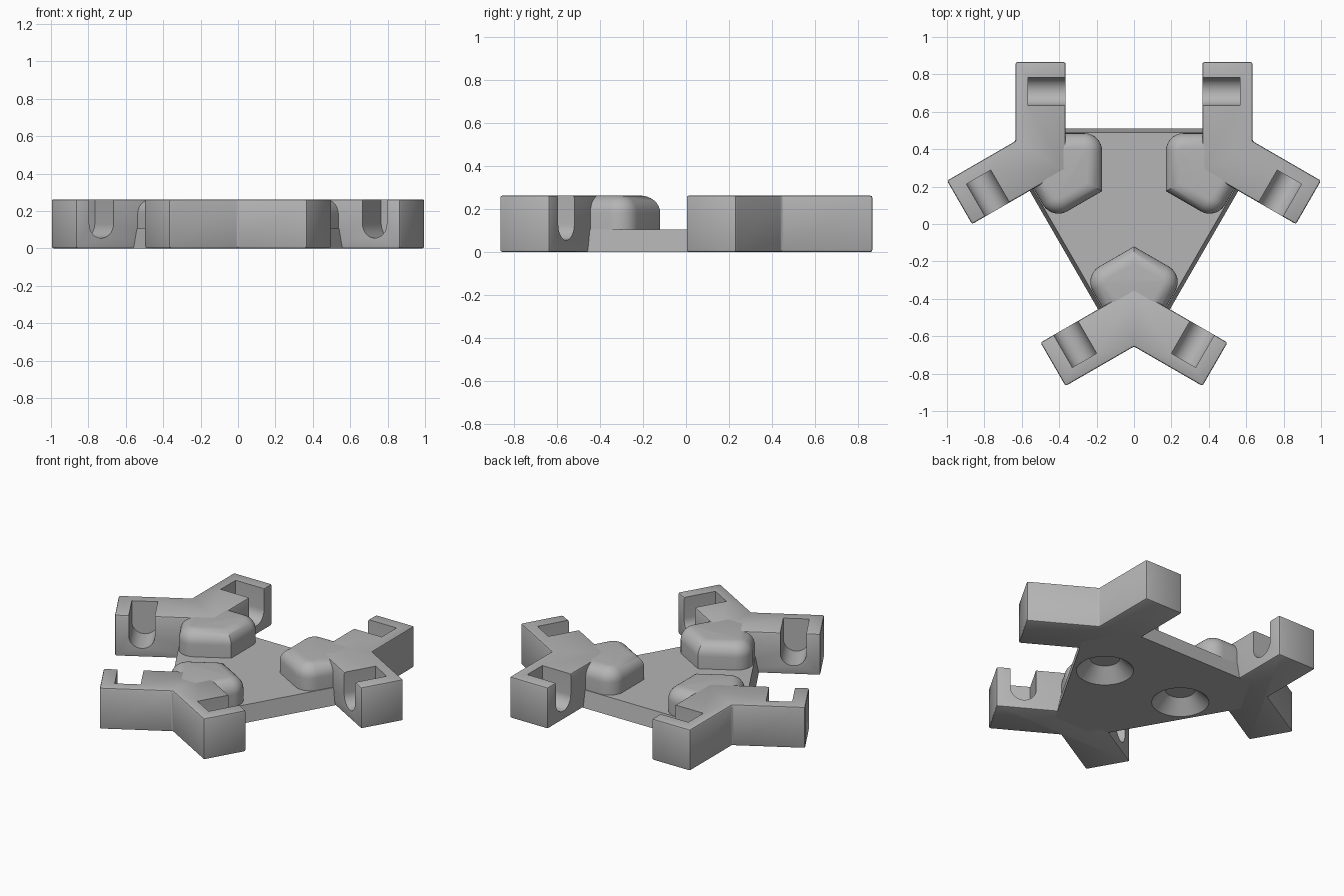
import bpy, bmesh, math
from mathutils import Vector, Matrix

cube = bpy.data.objects.get("Cube")
if cube:
    bpy.data.objects.remove(cube, do_unlink=True)

HEIGHT, PLATE_TOP = 0.262, 0.105
CENTRE = Vector((0, 0.077, 0))       # axis of the three-fold symmetry
C30, S30 = math.cos(math.pi / 6), 0.5

grey = bpy.data.materials.new("plain_grey")
grey.use_nodes = True
grey.diffuse_color = (0.46, 0.46, 0.46, 1)
grey.node_tree.nodes["Principled BSDF"].inputs["Base Color"].default_value = grey.diffuse_color


def loft(name, rings, angle=0, bevel=0):
    """Solid through matching rings, turned about the centre axis."""
    bm = bmesh.new()
    loops = [[bm.verts.new(p) for p in ring] for ring in rings]
    n = len(loops[0])
    for low, high in zip(loops, loops[1:]):
        for i in range(n):
            j = (i + 1) % n
            bm.faces.new((low[i], low[j], high[j], high[i]))
    bm.faces.new(loops[0])
    bm.faces.new(loops[-1])
    bmesh.ops.recalc_face_normals(bm, faces=bm.faces)
    if bevel:
        bmesh.ops.bevel(bm, geom=bm.edges[:], offset=bevel, segments=2,
                        profile=0.5, affect='EDGES')
    bm.transform(Matrix.Translation(CENTRE) @ Matrix.Rotation(angle, 4, 'Z'))
    mesh = bpy.data.meshes.new(name)
    bm.to_mesh(mesh)
    bm.free()
    mesh.materials.append(grey)
    obj = bpy.data.objects.new(name, mesh)
    bpy.context.collection.objects.link(obj)
    return obj


def cut(obj, cutter):
    """Subtract the cutter and remove it."""
    cutter.hide_render = True
    mod = obj.modifiers.new("cut", 'BOOLEAN')
    mod.operation, mod.solver, mod.object = 'DIFFERENCE', 'EXACT', cutter
    bpy.context.view_layer.objects.active = obj
    bpy.ops.object.modifier_apply(modifier=mod.name)
    bpy.data.objects.remove(cutter, do_unlink=True)


def finish(obj):
    bpy.ops.object.select_all(action='DESELECT')
    obj.select_set(True)
    bpy.context.view_layer.objects.active = obj
    bpy.ops.object.shade_smooth_by_angle(angle=math.radians(32))


def flat(points, z):
    return [Vector((x, y, z)) for x, y in points]


def with_mirror(half):
    """Close a half outline across x = 0."""
    return half + [(-x, y) for x, y in reversed(half) if x > 1e-6]


# Triangular plate with blunt corners and leaning sides
def plate_ring(inradius, z):
    half = (2 * inradius - 0.6) * math.tan(math.pi / 6)
    ring = []
    for k in range(3):
        turn = Matrix.Rotation(k * math.tau / 3, 3, 'Z')
        ring += [turn @ Vector((x, -0.6, z)) for x in (-half, half)]
    return ring


plate = loft("triangular_plate", [plate_ring(0.433, 0), plate_ring(0.413, PLATE_TOP)])

# Blind conical recesses in the underside
for side in (-1, 1):
    rings = [[Vector((side * 0.283 + r * math.cos(a), r * math.sin(a), z))
              for a in (math.tau * i / 48 for i in range(48))]
             for r, z in ((0.185, -0.02), (0.085, 0.08))]
    cut(plate, loft("recess_cutter", rings))
finish(plate)

# Knob outline: pointed tip, rounded shoulders, sides along the plate edges
def knob_ring(inset, z):
    n1, n2 = Vector((-S30, -C30)), Vector((-C30, S30))
    tip = Vector((0, -0.197))
    shoulder = tip + 0.31 * Vector((C30, -S30))
    end = shoulder + 0.3 * Vector((-S30, -C30)) + inset * n2
    radius = 0.095 - inset
    middle = shoulder + (inset + radius) * (n1 + n2)
    half = [(0, tip.y - inset / C30)]
    for i in range(9):
        a = math.pi / 2 * i / 8
        half.append(tuple(middle - radius * (math.cos(a) * n1 + math.sin(a) * n2)))
    half.append(tuple(end))
    return flat(with_mirror(half), z)


# Arm pair outline and the round-bottomed slot in each arm
notch, outer, inner, crotch = (0, -0.732), (0.366, -0.943), (0.5, -0.711), (0, -0.4223)
arm_outline = [notch, outer, inner, crotch, (-inner[0], inner[1]), (-outer[0], outer[1])]


def slot_rings(side):
    along, inward = Vector((C30, -S30, 0)), Vector((S30, C30, 0))
    base = Vector((*inner, 0)) - 0.156 * along
    profile = [(0.075, 0.4)]
    profile += [(0.075 * math.cos(a), 0.13 - 0.075 * math.sin(a))
                for a in (math.pi * i / 16 for i in range(17))]
    profile.append((-0.075, 0.4))
    rings = []
    for depth in (0.05, -0.2):
        pts = [base + depth * inward + u * along + Vector((0, 0, z)) for u, z in profile]
        rings.append([Vector((side * p.x, p.y, p.z)) for p in pts])
    return rings


for k, place in enumerate(("front", "back_left", "back_right")):
    angle = k * math.tau / 3
    arms = loft(place + "_arm_pair",
                [flat(arm_outline, 0), flat(arm_outline, HEIGHT)], angle, 0.01)
    for side in (-1, 1):
        cut(arms, loft("slot_cutter", slot_rings(side), angle))
    finish(arms)

    round_over = [knob_ring(0, 0.09)]
    for i in range(9):
        a = math.pi / 2 * i / 8
        round_over.append(knob_ring(0.08 * (1 - math.cos(a)),
                                    HEIGHT - 0.08 * (1 - math.sin(a))))
    finish(loft(place + "_knob", round_over, angle))
